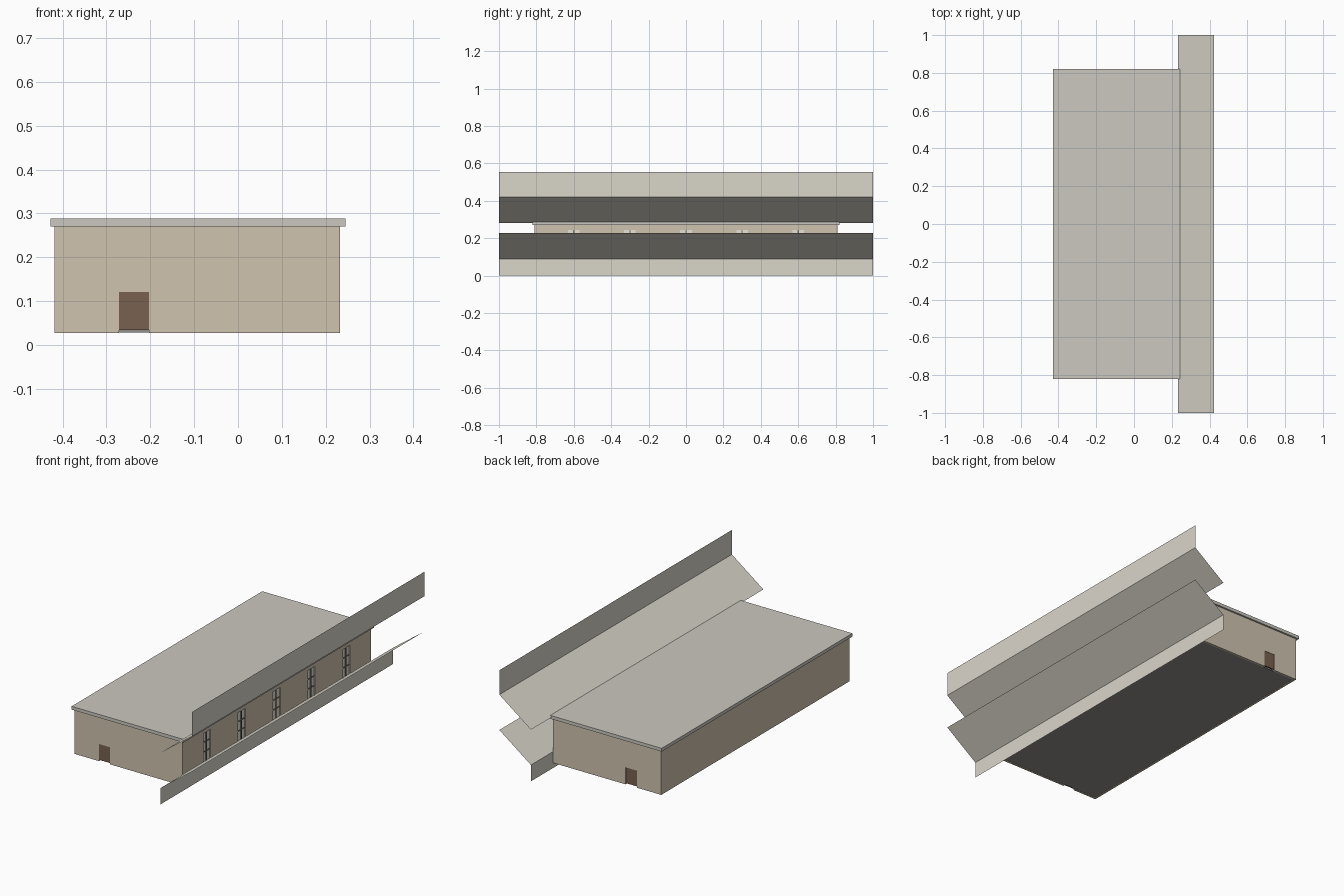
import bpy
import bmesh
from mathutils import Matrix, Vector

if "Cube" in bpy.data.objects:
    bpy.data.objects.remove(bpy.data.objects["Cube"])


def material(name, rgb):
    m = bpy.data.materials.new(name)
    m.diffuse_color = (*rgb, 1)
    m.use_nodes = True
    m.node_tree.nodes["Principled BSDF"].inputs["Base Color"].default_value = m.diffuse_color
    return m


WALL = material("beige_plaster", (0.63, 0.55, 0.43))
ROOF = material("roof_grey", (0.60, 0.58, 0.53))
SHEET = material("awning_cream", (0.70, 0.67, 0.59))
DOOR = material("door_brown", (0.19, 0.12, 0.08))
FLOOR = material("floor_grey", (0.30, 0.28, 0.27))
FRAME = material("frame_dark", (0.20, 0.18, 0.15))
GLASS = material("pane_light", (0.80, 0.77, 0.68))


def finish(name, bm, mat):
    me = bpy.data.meshes.new(name)
    bm.to_mesh(me)
    bm.free()
    ob = bpy.data.objects.new(name, me)
    bpy.context.collection.objects.link(ob)
    if mat:
        me.materials.append(mat)
    return ob


def boxes(name, spans, mat=None):
    """One object from boxes given as (x0, x1, y0, y1, z0, z1)."""
    bm = bmesh.new()
    for x0, x1, y0, y1, z0, z1 in spans:
        c = Vector((x0 + x1, y0 + y1, z0 + z1)) / 2
        bmesh.ops.create_cube(bm, size=1, matrix=Matrix.Translation(c)
                              @ Matrix.Diagonal((x1 - x0, y1 - y0, z1 - z0, 1)))
    return finish(name, bm, mat)


def sheet(name, profile, mat):
    """Thin folded sheet: an x-z profile run along the full length."""
    bm = bmesh.new()
    a = [bm.verts.new((x, -1, z)) for x, z in profile]
    b = [bm.verts.new((x, 1, z)) for x, z in profile]
    for i in range(len(profile) - 1):
        bm.faces.new((a[i], b[i], b[i + 1], a[i + 1]))
    return finish(name, bm, mat)


def cut(target, cutter):
    mod = target.modifiers.new("openings", "BOOLEAN")
    mod.operation = "DIFFERENCE"
    mod.solver = "EXACT"
    mod.object = cutter
    cutter.hide_render = True
    cutter.hide_set(True)


X0, X1, Y, Z0, Z1, T = -0.418, 0.233, 0.81, 0.028, 0.27, 0.012
DX0, DX1, DZ = -0.271, -0.203, 0.121
WINDOWS = [-0.6, -0.3, 0.0, 0.3, 0.6]
WW, WZ0, WZ1 = 0.031, 0.085, 0.243

# Hollow walls with door and window openings
walls = boxes("walls", [(X0, X1, -Y, Y, Z0, Z1)], WALL)
cut(walls, boxes("room_cutter", [(X0 + T, X1 - T, -Y + T, Y - T, 0, 0.4)]))
openings = [(X1 - 0.03, X1 + 0.03, y - WW, y + WW, WZ0, WZ1) for y in WINDOWS]
openings += [(DX0, DX1, s * Y - 0.03, s * Y + 0.03, 0, DZ) for s in (-1, 1)]
cut(walls, boxes("opening_cutter", openings))

# Floor and flat roof
boxes("floor", [(X0 + T, X1 - T, -Y + T, Y - T, 0.029, 0.034)], FLOOR)
boxes("roof_slab", [(-0.428, 0.245, -0.82, 0.82, Z1, 0.288)], ROOF)

# Doors at both ends
for name, s in (("front_door", -1), ("back_door", 1)):
    y = s * (Y - 0.006)
    boxes(name, [(DX0, DX1, y - 0.004, y + 0.004, 0.034, DZ)], DOOR)

# Windows: pane with centre mullion and two crossbars
for i, y in enumerate(WINDOWS):
    xa, xb = X1 - 0.009, X1 - 0.006
    boxes(f"window_pane_{i + 1}", [(xa, xb, y - WW, y + WW, WZ0, WZ1)], GLASS)
    bars = [(xa, X1 - 0.002, y - 0.003, y + 0.003, WZ0, WZ1)]
    for k in (1, 2):
        z = WZ0 + (WZ1 - WZ0) * k / 3
        bars.append((xa, X1 - 0.003, y - WW, y + WW, z - 0.003, z + 0.003))
    boxes(f"window_bars_{i + 1}", bars, FRAME)

# Folded sheets along the right side
sheet("upper_awning", [(0.234, 0.281), (0.424, 0.421), (0.424, 0.554)], SHEET)
sheet("lower_awning", [(0.234, 0.0), (0.234, 0.089), (0.424, 0.229)], SHEET)
